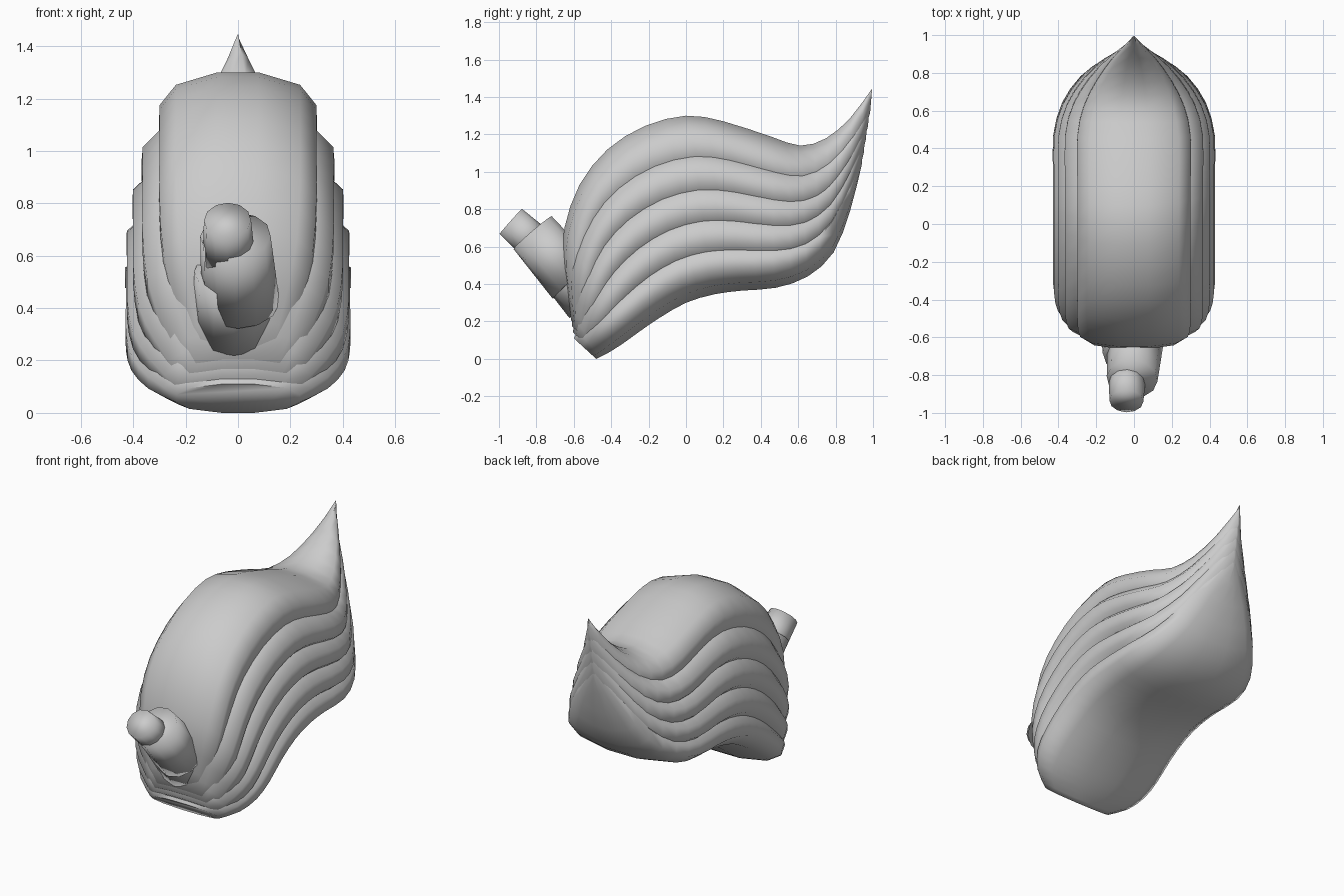
import bpy, bmesh
from math import cos, sin, pi
from mathutils import Vector

if "Cube" in bpy.data.objects:
    bpy.data.objects.remove(bpy.data.objects["Cube"])

# Side-view (y, z) guide curves, front to back
TOP = [(-.62, .24), (-.66, .50), (-.65, .70), (-.57, .93), (-.42, 1.12), (-.22, 1.245), (0, 1.30),
       (.2, 1.27), (.45, 1.19), (.61, 1.14), (.75, 1.18), (.88, 1.29), (.995, 1.445)]
LOW = [(-.60, .11), (-.55, .20), (-.47, .30), (-.36, .40), (-.21, .53), (-.07, .61), (.07, .655),
       (.23, .665), (.45, .66), (.63, .69), (.77, .82), (.87, 1.0), (.95, 1.16)]
BELLY = [(-.48, 0), (-.42, .03), (-.34, .08), (-.25, .145), (-.14, .22), (0, .30), (.15, .345),
         (.30, .365), (.48, .38), (.65, .44), (.79, .57), (.88, .80), (.94, 1.04)]
WIDTH = [.55, .80, .95, 1, 1, 1, 1, 1, 1, .89, .66, .36, .02]


def smooth_curve(pts, steps=2):
    """Catmull-Rom resampling of a guide curve."""
    p = [Vector(q) for q in pts]
    out = []
    for i in range(len(p) - 1):
        a, b, c, d = p[max(i - 1, 0)], p[i], p[i + 1], p[min(i + 2, len(p) - 1)]
        for s in range(steps):
            t = s / steps
            out.append(.5 * (2 * b + (c - a) * t + (2 * a - 5 * b + 4 * c - d) * t * t
                             + (3 * b - a - 3 * c + d) * t ** 3))
    return out + [p[-1]]


def finish(bm, name, angle):
    bmesh.ops.recalc_face_normals(bm, faces=bm.faces)
    me = bpy.data.meshes.new(name)
    bm.to_mesh(me)
    bm.free()
    ob = bpy.data.objects.new(name, me)
    bpy.context.collection.objects.link(ob)
    bpy.ops.object.select_all(action='DESELECT')
    ob.select_set(True)
    bpy.context.view_layer.objects.active = ob
    bpy.ops.object.shade_smooth_by_angle(angle=angle)
    return ob


def loft(name, rings, angle):
    bm = bmesh.new()
    rows = [[bm.verts.new(v) for v in r] for r in rings]
    n = len(rows[0])
    for a, b in zip(rows, rows[1:]):
        for i in range(n):
            bm.faces.new((a[i], a[(i + 1) % n], b[(i + 1) % n], b[i]))
    bm.faces.new(rows[0])
    bm.faces.new(rows[-1])
    return finish(bm, name, angle)


top, low, belly = smooth_curve(TOP), smooth_curve(LOW), smooth_curve(BELLY)
width = [w[0] for w in smooth_curve([(w, 0) for w in WIDTH])]

# Twelve-sided oval section: (width fraction, depth fraction from the top)
SECTION = [(.26, 0), (.79, .14), (1, .37), (1, .63), (.79, .86), (.26, 1),
           (-.26, 1), (-.79, .86), (-1, .63), (-1, .37), (-.79, .14), (-.26, 0)]

# Overlapping shell bands stacked downwards, each one wider than the last
for k, half in enumerate((.30, .365, .40, .423, .428)):
    rings = []
    for t, l, b, w in zip(top, low, belly, width):
        p = t.lerp(l, k / 4)
        q = p + (b - l) * (1.1 if k < 4 else 1)
        ring = [(x, p.lerp(q, f)) for x, f in SECTION]
        rings.append([(x * half * w, v.x, v.y) for x, v in ring])
    loft(f"shell_band_{k + 1}", rings, 1.2)


# Telescoping neck and head at the front
def tube(name, a, b, r1, r2, n=12):
    a, b = Vector(a), Vector(b)
    bm = bmesh.new()
    m = (b - a).to_track_quat('Z', 'Y').to_matrix().to_4x4()
    m.translation = (a + b) / 2
    bmesh.ops.create_cone(bm, cap_ends=True, segments=n, radius1=r1, radius2=r2,
                          depth=(b - a).length, matrix=m)
    return finish(bm, name, 1.8)


tube("neck_base", (-.015, -.50, .32), (-.015, -.68, .54), .16, .152)
tube("neck", (.01, -.60, .42), (-.01, -.82, .675), .15, .135)
tube("head", (-.035, -.78, .595), (-.04, -.937, .735), .10, .09)
